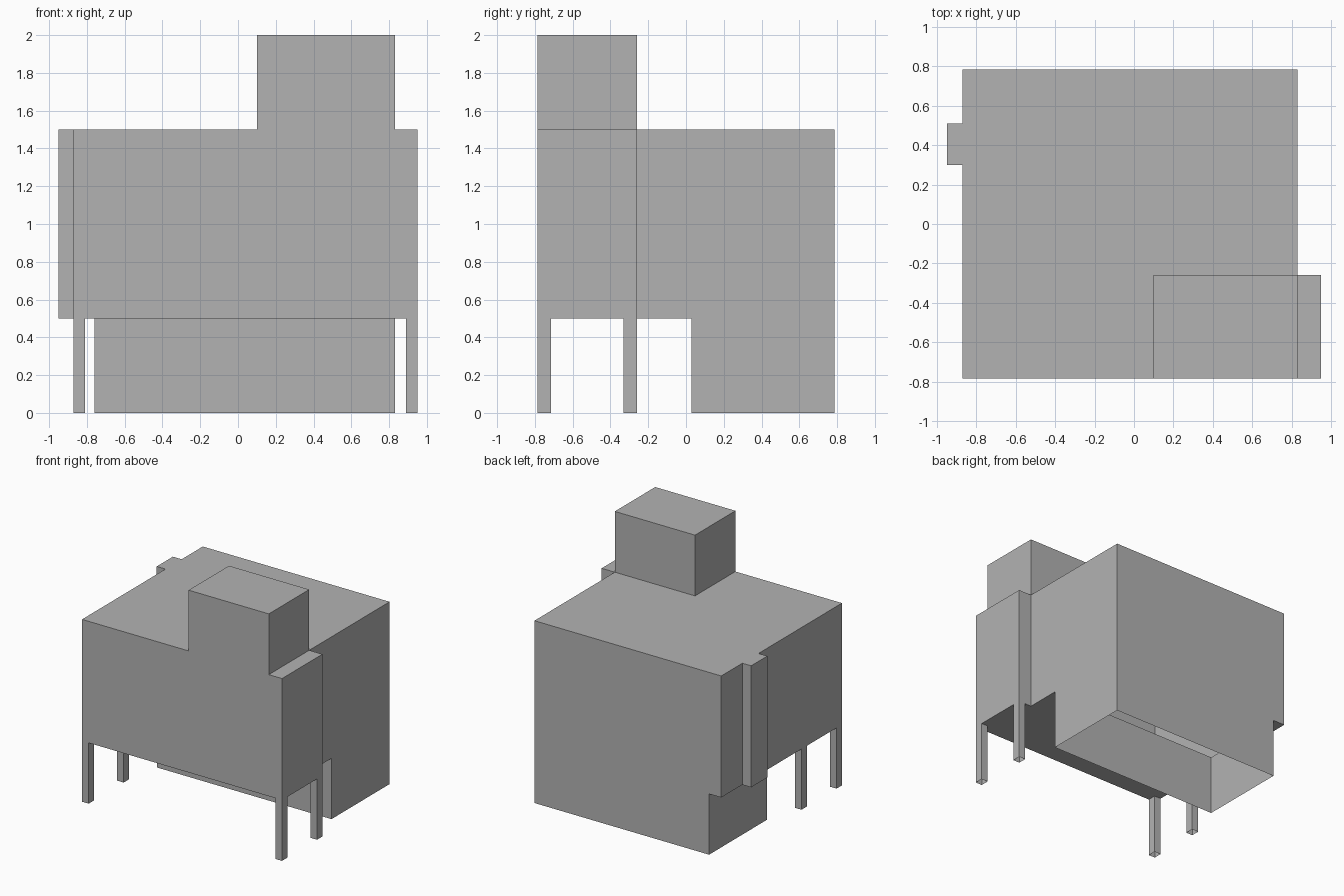
import bpy
import bmesh

cube = bpy.data.objects.get("Cube")
if cube:
    bpy.data.objects.remove(cube, do_unlink=True)

grey = bpy.data.materials.new("plain grey")
grey.use_nodes = True
grey.diffuse_color = (0.45, 0.45, 0.45, 1)
grey.node_tree.nodes["Principled BSDF"].inputs["Base Color"].default_value = grey.diffuse_color

# Key plan lines shared by the parts
LEFT, RIGHT = 0.83, -0.87
FRONT, BACK = -0.785, 0.785
BAY_X, BAY_BACK = 0.95, -0.26
PIER_X, PIER_Y0, PIER_Y1 = -0.95, 0.30, 0.51
BASE_X, BASE_Y = -0.76, 0.03
TOWER_X = 0.10
FLOOR, ROOF, TOP = 0.5, 1.5, 2.0
LEG_X, LEG_Y = 0.06, 0.07


def finish(name, bm):
    mesh = bpy.data.meshes.new(name)
    bm.to_mesh(mesh)
    bm.free()
    mesh.materials.append(grey)
    bpy.context.collection.objects.link(bpy.data.objects.new(name, mesh))


def rect(x0, x1, y0, y1):
    return [(x0, y0), (x1, y0), (x1, y1), (x0, y1)]


def plate(name, outline, z, down=False):
    """Flat sheet from a counter-clockwise outline."""
    bm = bmesh.new()
    face = bm.faces.new([bm.verts.new((x, y, z)) for x, y in outline])
    if down:
        face.normal_flip()
    finish(name, bm)


def shell(name, outline, z0, z1, capped=False):
    """Upright walls along a counter-clockwise outline, open below."""
    bm = bmesh.new()
    low = [bm.verts.new((x, y, z0)) for x, y in outline]
    high = [bm.verts.new((x, y, z1)) for x, y in outline]
    for i in range(len(outline)):
        j = (i + 1) % len(outline)
        bm.faces.new((low[i], low[j], high[j], high[i]))
    if capped:
        bm.faces.new(high)
    finish(name, bm)


# Main storey walls with the side bay and the narrow pier
pier = [(RIGHT, PIER_Y1), (PIER_X, PIER_Y1), (PIER_X, PIER_Y0), (RIGHT, PIER_Y0)]
# The upper part of the back-left corner belongs to the full storey outline
storey = [(RIGHT, FRONT), (BAY_X, FRONT), (BAY_X, BAY_BACK), (LEFT, BAY_BACK),
          (LEFT, BACK), (RIGHT, BACK)] + pier
shell("storey_walls", storey, FLOOR, ROOF)

# Roofs, open under the tower
plate("main_roof", [(RIGHT, FRONT), (TOWER_X, FRONT), (TOWER_X, BAY_BACK),
                    (LEFT, BAY_BACK), (LEFT, BACK), (RIGHT, BACK)] + pier, ROOF)
plate("bay_roof", rect(LEFT, BAY_X, FRONT, BAY_BACK), ROOF)
shell("roof_tower", rect(TOWER_X, LEFT, FRONT, BAY_BACK), ROOF, TOP, capped=True)

# Underside, notched around the hollow legs and the base
lx, rx = BAY_X - LEG_X, RIGHT + LEG_X
fy, by = FRONT + LEG_Y, BAY_BACK - LEG_Y
plate("underside", [(rx, FRONT), (lx, FRONT), (lx, fy), (BAY_X, fy), (BAY_X, by),
                    (lx, by), (lx, BAY_BACK), (LEFT, BAY_BACK), (LEFT, BASE_Y),
                    (BASE_X, BASE_Y), (BASE_X, BACK), (RIGHT, BACK)] + pier +
      [(RIGHT, BAY_BACK), (rx, BAY_BACK), (rx, by), (RIGHT, by), (RIGHT, fy), (rx, fy)],
      FLOOR, down=True)

# Ground level base at the back
shell("base_walls", rect(BASE_X, LEFT, BASE_Y, BACK), 0, FLOOR)

# Four hollow legs
for side, x0 in (("left", lx), ("right", RIGHT)):
    for place, y0 in (("front", FRONT), ("back", by)):
        shell(f"{place}_{side}_leg", rect(x0, x0 + LEG_X, y0, y0 + LEG_Y), 0, FLOOR)
